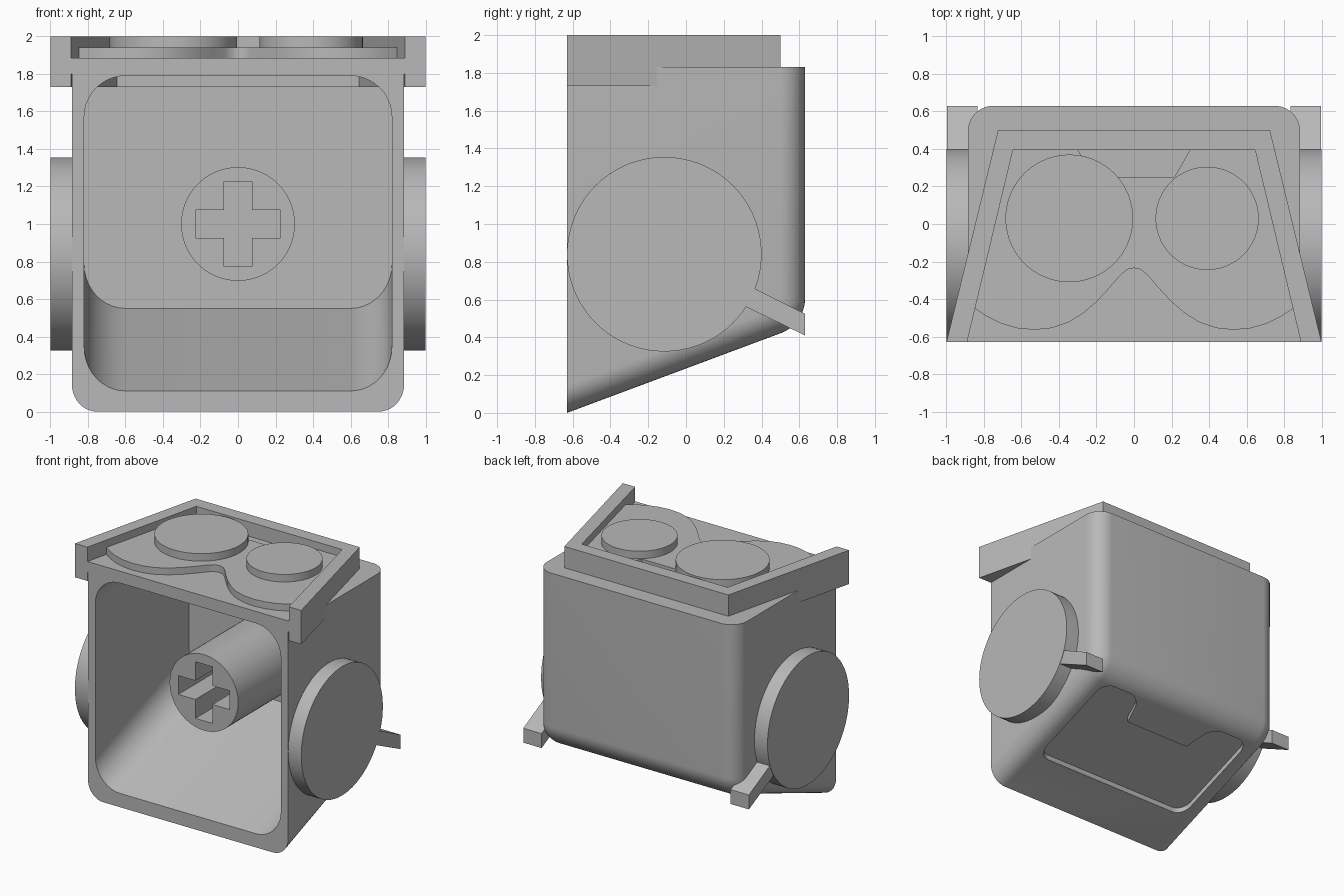
import bpy
import bmesh
import math
from mathutils import Vector

cube = bpy.data.objects.get("Cube")
if cube:
    bpy.data.objects.remove(cube, do_unlink=True)

grey = bpy.data.materials.new("light_grey")
grey.use_nodes = True
grey.diffuse_color = (0.48, 0.48, 0.48, 1)
grey.node_tree.nodes["Principled BSDF"].inputs["Base Color"].default_value = (0.48, 0.48, 0.48, 1)


def prism(name, outline, depth, bevel=0, rule=None):
    """Extrude a 3D outline along a vector, then round the edges picked by a rule."""
    bm = bmesh.new()
    face = bm.faces.new([bm.verts.new(p) for p in outline])
    ext = bmesh.ops.extrude_face_region(bm, geom=[face], use_keep_orig=True)
    moved = [v for v in ext["geom"] if isinstance(v, bmesh.types.BMVert)]
    bmesh.ops.translate(bm, verts=moved, vec=Vector(depth))
    bmesh.ops.recalc_face_normals(bm, faces=bm.faces)
    if rule:
        edges = [e for e in bm.edges if rule(e.verts[0].co, e.verts[1].co)]
        bmesh.ops.bevel(bm, geom=edges, offset=bevel, segments=10, profile=0.5, affect='EDGES')
    mesh = bpy.data.meshes.new(name)
    bm.to_mesh(mesh)
    bm.free()
    mesh.materials.append(grey)
    obj = bpy.data.objects.new(name, mesh)
    bpy.context.collection.objects.link(obj)
    return obj


def disc(name, start, depth, radius, sides=72):
    """Round prism whose axis follows the depth vector."""
    turn = Vector(depth).to_track_quat('Z', 'Y')
    steps = [2 * math.pi * i / sides for i in range(sides)]
    ring = [turn @ Vector((radius * math.cos(a), radius * math.sin(a), 0)) + Vector(start) for a in steps]
    return prism(name, ring, depth)


def activate(obj):
    bpy.ops.object.select_all(action='DESELECT')
    obj.select_set(True)
    bpy.context.view_layer.objects.active = obj


def cut(target, cutter):
    cutter.hide_render = True
    mod = target.modifiers.new("cut", 'BOOLEAN')
    mod.operation = 'DIFFERENCE'
    mod.solver = 'EXACT'
    mod.object = cutter
    activate(target)
    bpy.ops.object.modifier_apply(modifier=mod.name)
    bpy.data.objects.remove(cutter, do_unlink=True)


def mirrored(half):
    """Close a half outline that runs away from x = 0 with its mirror image."""
    return half + [(-x, y) for x, y in reversed(half) if x > 0]


FRONT, BACK, ROOF = -0.63, 0.63, 1.83
SLOPE = 0.47 / (BACK - FRONT)


def floor_z(y):
    return SLOPE * (y - FRONT)


# Head shell with a sloping underside and rounded back and lower edges
shell = prism("head_shell",
              [(-0.885, y, z) for y, z in
               ((FRONT, 0), (BACK, floor_z(BACK)), (BACK, ROOF), (FRONT, ROOF))],
              (1.77, 0, 0), 0.135,
              lambda a, b: not (min(a.z, b.z) > 1.8 or max(a.y, b.y) < -0.6))

# Open hollow at the front
cut(shell, prism("hollow",
                 [(-0.82, y, z) for y, z in
                  ((-0.8, floor_z(-0.8) + 0.11), (0.55, 0.55), (0.55, 1.79), (-0.8, 1.79))],
                 (1.64, 0, 0), 0.22, lambda a, b: abs(a.y - b.y) > 0.5))

# Shallow notched recess under the chin
recess = mirrored([(0.29, 0.27), (0.36, 0.5), (0.71, 0.5), (0.71, -0.28)])
cut(shell, prism("chin_recess",
                 [(x, y, floor_z(y) - 0.06) for x, y in recess],
                 (0, 0, 0.1), 0.1,
                 lambda a, b: abs(a.x - b.x) + abs(a.y - b.y) < 0.01 and abs(a.x) > 0.3))

# Raised rim around three sides of the face
rim = mirrored([(0.645, 0.395), (0.89, FRONT), (1.0, FRONT), (0.725, 0.5)])
rim = [(0.645, 0.395), (0.89, FRONT), (1.0, FRONT), (0.725, 0.5),
       (-0.725, 0.5), (-1.0, FRONT), (-0.89, FRONT), (-0.645, 0.395)]
prism("face_rim", [(x, y, 1.73) for x, y in rim], (0, 0, 0.27))

# Face floor inside the rim
face = mirrored([(0.66, 0.41), (0.9, FRONT)])
prism("face_floor", [(x, y, 1.8) for x, y in face], (0, 0, 0.085))

# Eye mask with curved lower edge and a notch at the brow
mask = mirrored([(0, -0.235), (0.035, -0.242), (0.07, -0.27), (0.13, -0.34), (0.2, -0.415),
                 (0.27, -0.475), (0.35, -0.525), (0.44, -0.555), (0.53, -0.564), (0.62, -0.556),
                 (0.71, -0.53), (0.78, -0.495), (0.848, -0.45), (0.648, 0.397),
                 (0.3, 0.397), (0.215, 0.25)])
prism("eye_mask", [(x, y, 1.87) for x, y in mask], (0, 0, 0.07))
disc("right_eye", (-0.345, 0.03, 1.92), (0, 0, 0.08), 0.34)
disc("left_eye", (0.39, 0.03, 1.92), (0, 0, 0.08), 0.275)

# Ear discs, each with a short strap running down to the back
strap = ((0.2, 0.745), (0.36, 0.66), (BACK, 0.525), (BACK, 0.41), (0.31, 0.565), (0.2, 0.62))
for side, s in (("left", 1), ("right", -1)):
    disc(side + "_ear", (s * 0.85, -0.115, 0.84), (s * 0.15, 0, 0), 0.515)
    prism(side + "_strap", [(s * 0.835, y, z) for y, z in strap], (s * 0.162, 0, 0))

# Socket post with a cross-shaped hole
post = disc("socket_post", (0, -0.43, 1), (0, 1.01, 0), 0.303)
arm, w = 0.226, 0.075
cross = [(w, w), (w, arm), (-w, arm), (-w, w), (-arm, w), (-arm, -w),
         (-w, -w), (-w, -arm), (w, -arm), (w, -w), (arm, -w), (arm, w)]
cut(post, prism("cross_hole", [(x, -0.6, 1 + z) for x, z in cross], (0, 1.0, 0)))

for obj in list(bpy.context.scene.objects):
    if obj.type == 'MESH' and grey.name in obj.data.materials:
        activate(obj)
        bpy.ops.object.shade_smooth_by_angle(angle=math.radians(30))
